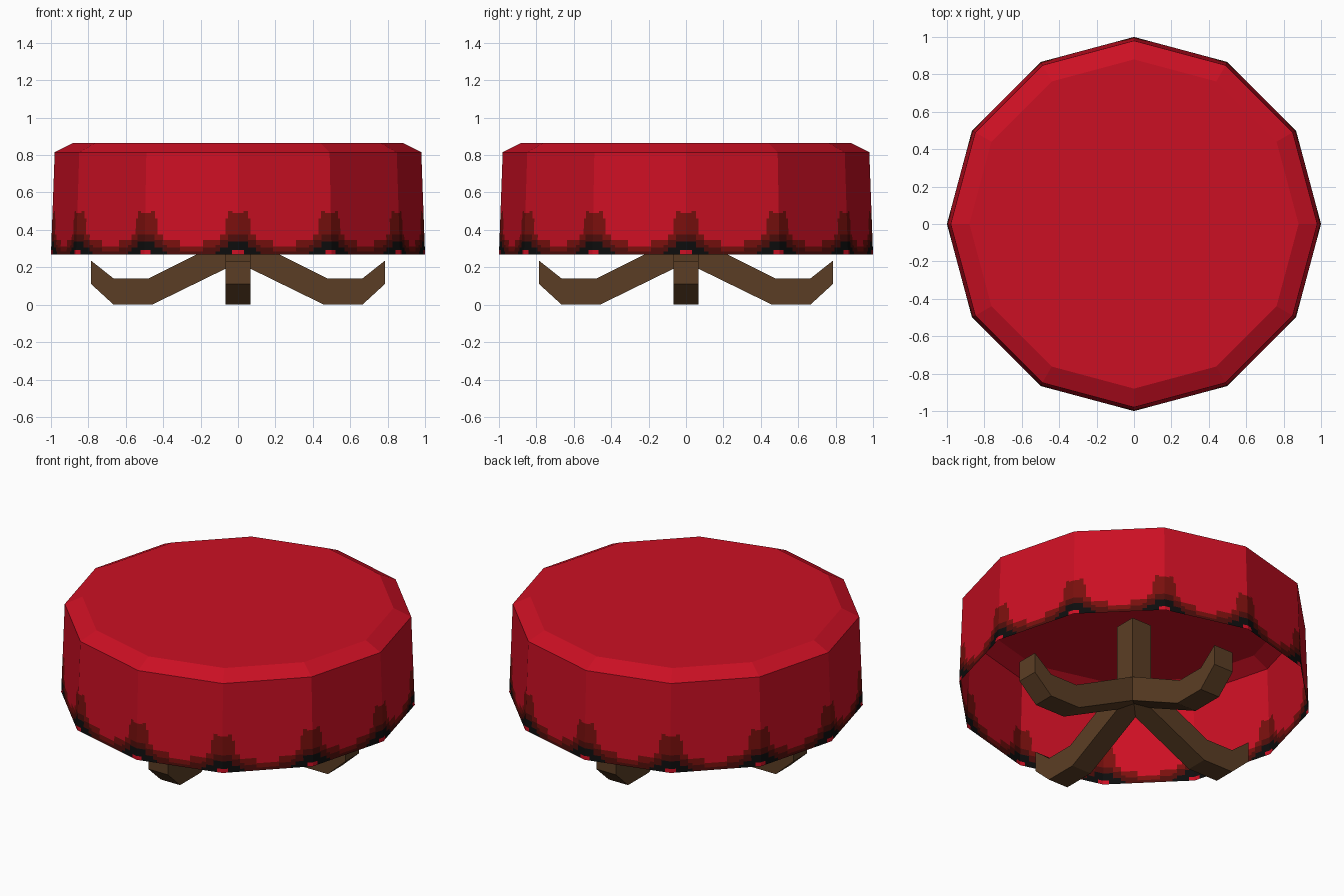
import bpy, bmesh, math
from mathutils import Vector

if "Cube" in bpy.data.objects:
    bpy.data.objects.remove(bpy.data.objects["Cube"])


def material(name, rgb):
    m = bpy.data.materials.new(name)
    m.diffuse_color = (*rgb, 1)
    m.use_nodes = True
    m.node_tree.nodes["Principled BSDF"].inputs["Base Color"].default_value = m.diffuse_color
    return m


RED = material("cloth red", (0.60, 0.005, 0.017))
MID = material("trim dark red", (0.19, 0.005, 0.004))
DARK = material("trim maroon", (0.075, 0.004, 0.003))
BLACK = material("trim black", (0.004, 0.004, 0.004))
WOOD = material("brown wood", (0.105, 0.048, 0.018))


def finish(name, bm, mats):
    mesh = bpy.data.meshes.new(name)
    bm.to_mesh(mesh)
    bm.free()
    for m in mats:
        mesh.materials.append(m)
    ob = bpy.data.objects.new(name, mesh)
    bpy.context.collection.objects.link(ob)
    return ob


# Tablecloth: open 12-sided sheet, stepped trim mirrored about every corner
SIDES = 12
Z0, Z1, Z2 = 0.268, 0.815, 0.865
PANEL = 2 * math.sin(math.pi / SIDES)
# distance from corner -> tops of red square, black, maroon, dark red
STEPS = [
    (0.032, 0.292, 0.338, 0.375, 0.490),
    (0.055, Z0, 0.338, 0.375, 0.500),
    (0.070, Z0, 0.305, 0.345, 0.460),
    (0.100, Z0, 0.305, 0.345, 0.375),
    (0.125, Z0, 0.285, 0.320, 0.345),
    (0.195, Z0, Z0, 0.305, 0.345),
    (PANEL / 2, Z0, Z0, 0.285, 0.312),
]
half = [0] + [s[0] / PANEL for s in STEPS]
ts = half + [1 - t for t in reversed(half[1:-1])]
cols = STEPS + STEPS[::-1]
levels = sorted({Z0, Z1} | {z for s in STEPS for z in s[1:]})


def corner(i, r=1.0, z=0.0):
    a = 2 * math.pi * i / SIDES
    return Vector((r * math.cos(a), r * math.sin(a), z))


bm = bmesh.new()
rings = []
for z in levels:
    r = 1 - 0.02 * (z - Z0) / (Z1 - Z0)
    rings.append([bm.verts.new(corner(i, r, z).lerp(corner(i + 1, r, z), t))
                  for i in range(SIDES) for t in ts])
n = len(rings[0])
for k in range(len(levels) - 1):
    zm = (levels[k] + levels[k + 1]) / 2
    for j in range(n):
        f = bm.faces.new((rings[k][j], rings[k][(j + 1) % n],
                          rings[k + 1][(j + 1) % n], rings[k + 1][j]))
        red, black, maroon, mid = cols[j % len(cols)][1:]
        f.material_index = (0 if zm < red else 3 if zm < black else
                            2 if zm < maroon else 1 if zm < mid else 0)
# bevelled edge and flat top
top = [bm.verts.new(corner(i, 0.88, Z2)) for i in range(SIDES)]
per = len(ts)
for i in range(SIDES):
    edge = [rings[-1][(i * per + j) % n] for j in range(per + 1)]
    bm.faces.new(edge + [top[(i + 1) % SIDES], top[i]])
bm.faces.new(top)
finish("tablecloth", bm, [RED, MID, DARK, BLACK])

# Crossed feet: mirrored side profile extruded to beam width
W = 0.067
right = [(0.46, 0), (0.665, 0), (0.785, 0.11), (0.785, 0.235),
         (0.665, 0.14), (0.48, 0.14)]
profile = [(0, 0.225)] + right + [(0, 0.38)] + [(-x, z) for x, z in reversed(right)]
for name, angle in (("foot_beam_side", 0), ("foot_beam_front", math.pi / 2)):
    bm = bmesh.new()
    face = bm.faces.new([bm.verts.new((x, -W, z)) for x, z in profile])
    ext = bmesh.ops.extrude_face_region(bm, geom=[face])
    bmesh.ops.translate(bm, vec=(0, 2 * W, 0),
                        verts=[v for v in ext["geom"] if isinstance(v, bmesh.types.BMVert)])
    bmesh.ops.recalc_face_normals(bm, faces=bm.faces)
    finish(name, bm, [WOOD]).rotation_euler.z = angle

# Central post hidden under the cloth
bm = bmesh.new()
bmesh.ops.create_cube(bm, size=1)
bmesh.ops.scale(bm, vec=(2 * W, 2 * W, 0.45), verts=bm.verts)
bmesh.ops.translate(bm, vec=(0, 0, 0.505), verts=bm.verts)
finish("centre_post", bm, [WOOD])
